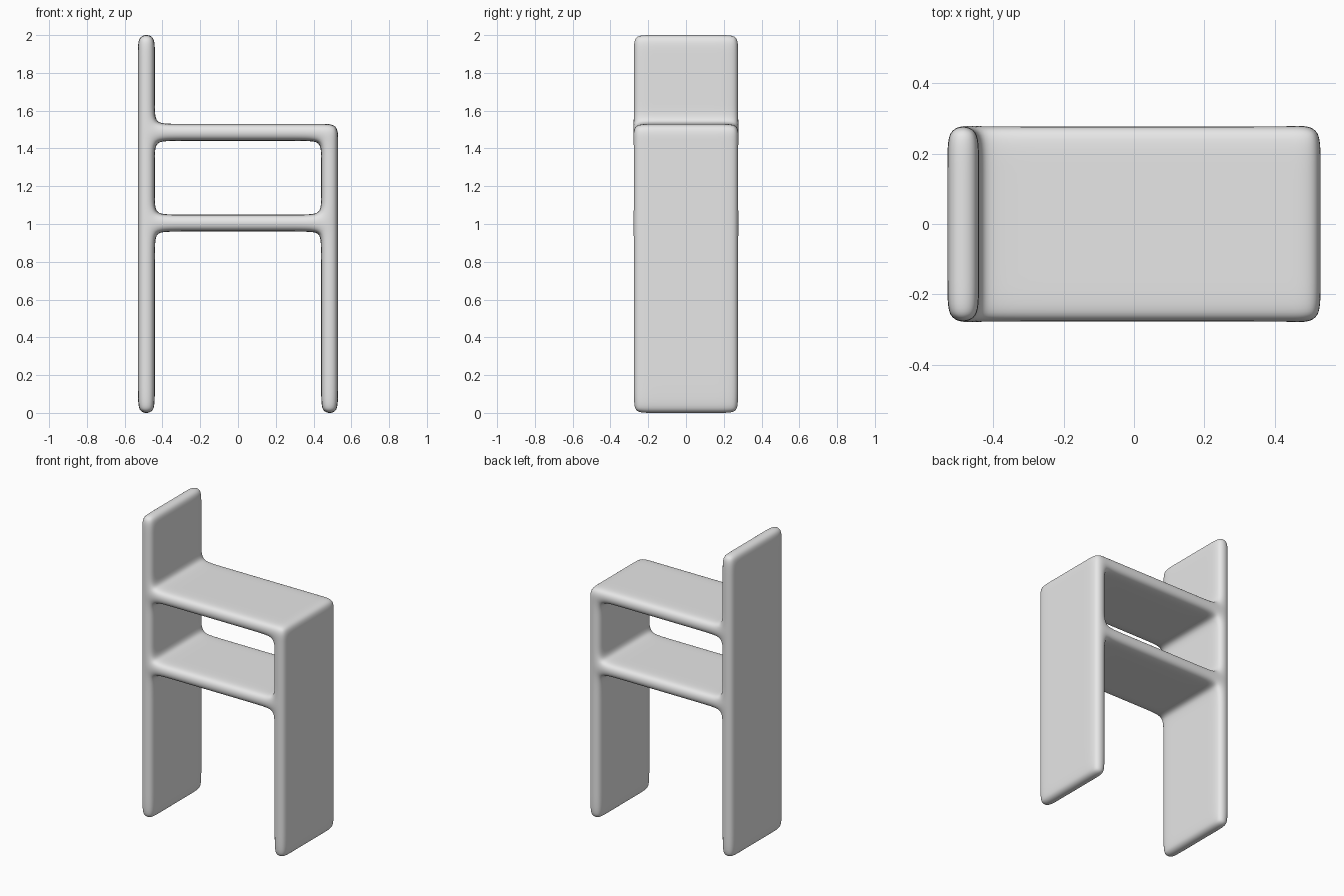
import bpy
import bmesh

cube = bpy.data.objects.get("Cube")
if cube:
    bpy.data.objects.remove(cube, do_unlink=True)

T = 0.09                      # board thickness, also the spacing of support loops
HALF_X, HALF_Y, TOP = 0.53, 0.28, 2.004
SHELF, SEAT = 0.96, 1.44      # undersides of the two horizontal boards

# Cage grid lines, with a support loop beside every edge and joint
xs = [-HALF_X, -HALF_X + T, -HALF_X + 2 * T, HALF_X - 2 * T, HALF_X - T, HALF_X]
ys = [-HALF_Y, -HALF_Y + T, HALF_Y - T, HALF_Y]
zs = [-0.004, T]
for board in (SHELF, SEAT):
    zs += [board + n * T for n in (-1, 0, 1, 2)]
zs += [TOP - T, TOP]
grid = (xs, ys, zs)


def solid(cell):
    """True where a grid cell belongs to a post or a horizontal board."""
    if any(c < 0 or c >= len(g) - 1 for c, g in zip(cell, grid)):
        return False
    x, _, z = [(g[c] + g[c + 1]) / 2 for c, g in zip(cell, grid)]
    back_post = x < -HALF_X + T
    front_post = x > HALF_X - T and z < SEAT + T
    board = any(b < z < b + T for b in (SHELF, SEAT))
    return back_post or front_post or board


# Skin the solid cells with quads wherever the neighbour is empty
bm = bmesh.new()
corners = {}


def corner(index):
    if index not in corners:
        corners[index] = bm.verts.new([g[i] for g, i in zip(grid, index)])
    return corners[index]


for i in range(len(xs) - 1):
    for j in range(len(ys) - 1):
        for k in range(len(zs) - 1):
            cell = (i, j, k)
            if not solid(cell):
                continue
            for axis in range(3):
                for side in (0, 1):
                    neighbour = list(cell)
                    neighbour[axis] += 2 * side - 1
                    if solid(neighbour):
                        continue
                    u, v = [a for a in range(3) if a != axis]
                    quad = []
                    for du, dv in ((0, 0), (1, 0), (1, 1), (0, 1)):
                        p = list(cell)
                        p[axis] += side
                        p[u] += du
                        p[v] += dv
                        quad.append(corner(tuple(p)))
                    bm.faces.new(quad)
bmesh.ops.recalc_face_normals(bm, faces=bm.faces[:])
for face in bm.faces:
    face.smooth = True

mesh = bpy.data.meshes.new("chair_frame")
bm.to_mesh(mesh)
bm.free()
chair = bpy.data.objects.new("chair_frame", mesh)
bpy.context.collection.objects.link(chair)

# Soft rounded edges and fillets
soften = chair.modifiers.new("soften", "SUBSURF")
soften.levels = soften.render_levels = 3

# Plain light grey finish
grey = bpy.data.materials.new("light_grey")
grey.use_nodes = True
colour = (0.8, 0.8, 0.8, 1)
grey.diffuse_color = colour
grey.node_tree.nodes["Principled BSDF"].inputs["Base Color"].default_value = colour
mesh.materials.append(grey)
